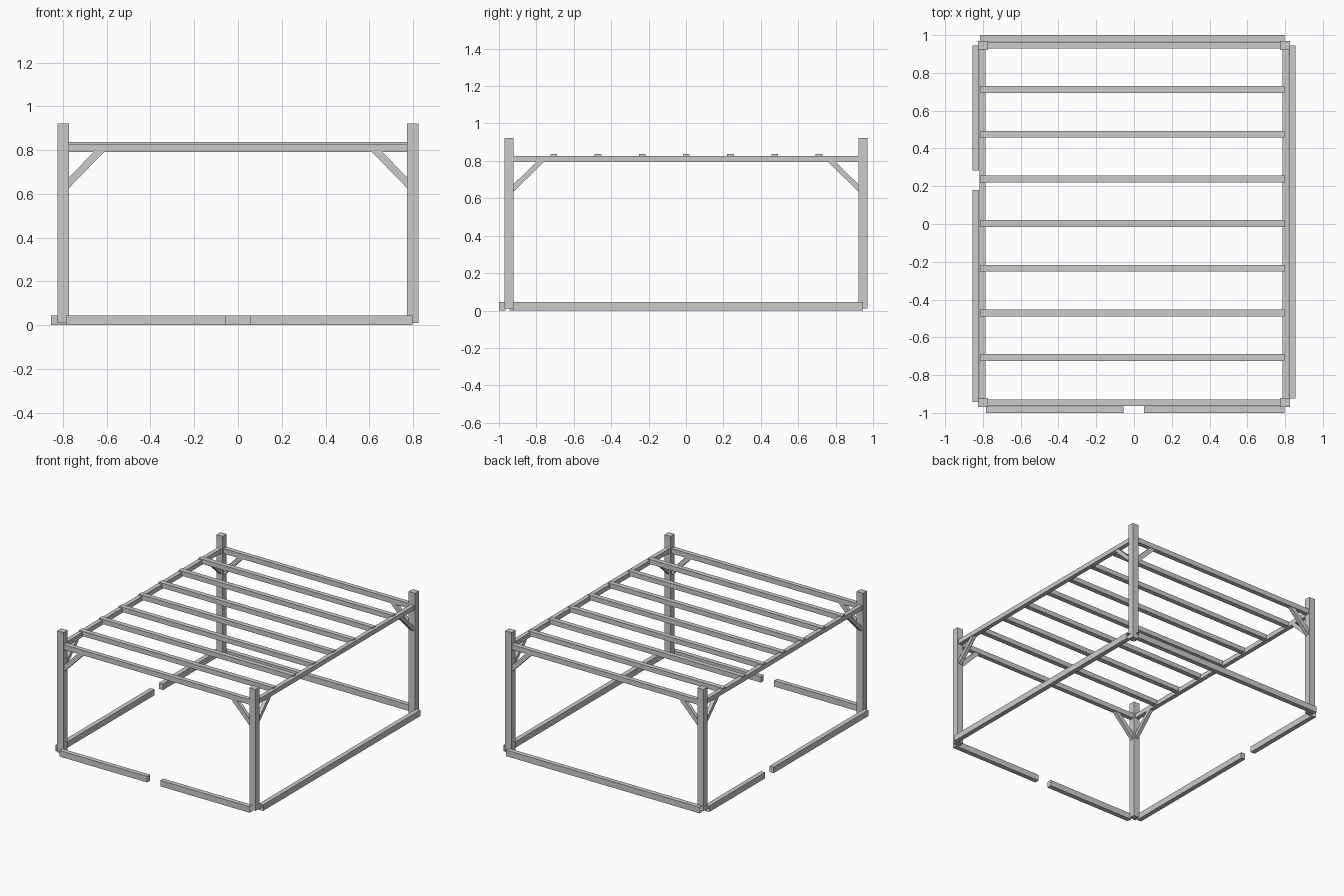
import bpy, bmesh
from mathutils import Vector

if "Cube" in bpy.data.objects:
    bpy.data.objects.remove(bpy.data.objects["Cube"])


def box(name, lo, hi, open_ends=()):
    """Box between two corners; open_ends lists outward directions left uncapped."""
    lo, hi = Vector(lo), Vector(hi)
    bm = bmesh.new()
    bmesh.ops.create_cube(bm, size=1)
    for v in bm.verts:
        v.co = Vector([(lo[i] + hi[i]) / 2 + v.co[i] * (hi[i] - lo[i]) for i in range(3)])
    bm.normal_update()
    ends = [f for f in bm.faces if any(f.normal.dot(Vector(d)) > 0.9 for d in open_ends)]
    bmesh.ops.delete(bm, geom=ends, context='FACES_ONLY')
    return finish(name, bm)


def finish(name, bm):
    me = bpy.data.meshes.new(name)
    bm.to_mesh(me)
    bm.free()
    ob = bpy.data.objects.new(name, me)
    bpy.context.collection.objects.link(ob)
    return ob


def brace(name, a, b, side, width, depth):
    """Square-ended bar from a to b, lying in the plane normal to side."""
    a, b, side = Vector(a), Vector(b), Vector(side)
    along = (b - a).normalized()
    across = along.cross(side)
    a, b = a - along * 0.02, b + along * 0.02
    bm = bmesh.new()
    bmesh.ops.create_cube(bm, size=1)
    for v in bm.verts:
        c = v.co.copy()
        v.co = (a + b) / 2 + along * c.x * (b - a).length + across * c.y * width + side * c.z * depth
    bmesh.ops.recalc_face_normals(bm, faces=bm.faces)
    return finish(name, bm)


PX, PY, HX, HY = 0.799, 0.946, 0.026, 0.024
XP, XN, YP, YN = (1, 0, 0), (-1, 0, 0), (0, 1, 0), (0, -1, 0)

for sx, xn in ((-1, "left"), (1, "right")):
    for sy, yn in ((-1, "front"), (1, "back")):
        # corner posts
        c = f"{yn}_{xn}"
        box(f"post_{c}", (sx * PX - HX, sy * PY - HY, 0.01), (sx * PX + HX, sy * PY + HY, 0.922))
        # diagonal braces under the top frame
        brace(f"cross_brace_{c}", (sx * 0.775, sy * PY, 0.648), (sx * 0.637, sy * PY, 0.79),
              YP, 0.034, 0.027)
        brace(f"side_brace_{c}", (sx * PX, sy * 0.922, 0.655), (sx * PX, sy * 0.78, 0.794),
              XP, 0.028, 0.027)
    # side beams
    xc = sx * 0.801
    box(f"side_beam_{xn}", (xc - 0.016, -0.945, 0.793), (xc + 0.016, 0.945, 0.827))

# front and back beams
for sy, yn in ((-1, "front"), (1, "back")):
    yc = sy * 0.946
    box(f"cross_beam_{yn}", (-0.815, yc - 0.017, 0.791), (0.798, yc + 0.017, 0.829))

# roof rafters
for i in range(7):
    y = (i - 3) * 0.2365 + 0.002
    box(f"rafter_{i + 1}", (-0.815, y - 0.018, 0.8), (0.798, y + 0.018, 0.836))

# ground sills, hollow at their outer ends
T = 0.045
box("sill_back", (-0.815, 0.965, 0), (0.798, 1.0, T), (XP, XN))
box("sill_right", (0.82, -0.925, 0), (0.855, 0.945, T), (YP, YN))
box("sill_front_left", (-0.783, -1.0, 0), (-0.056, -0.965, T), (XN,))
box("sill_front_right", (0.054, -1.0, 0), (0.798, -0.965, T), (XP,))
box("sill_left_front", (-0.855, -0.943, 0), (-0.82, 0.18, T), (YN,))
box("sill_left_back", (-0.855, 0.282, 0), (-0.82, 0.945, T), (YP,))
